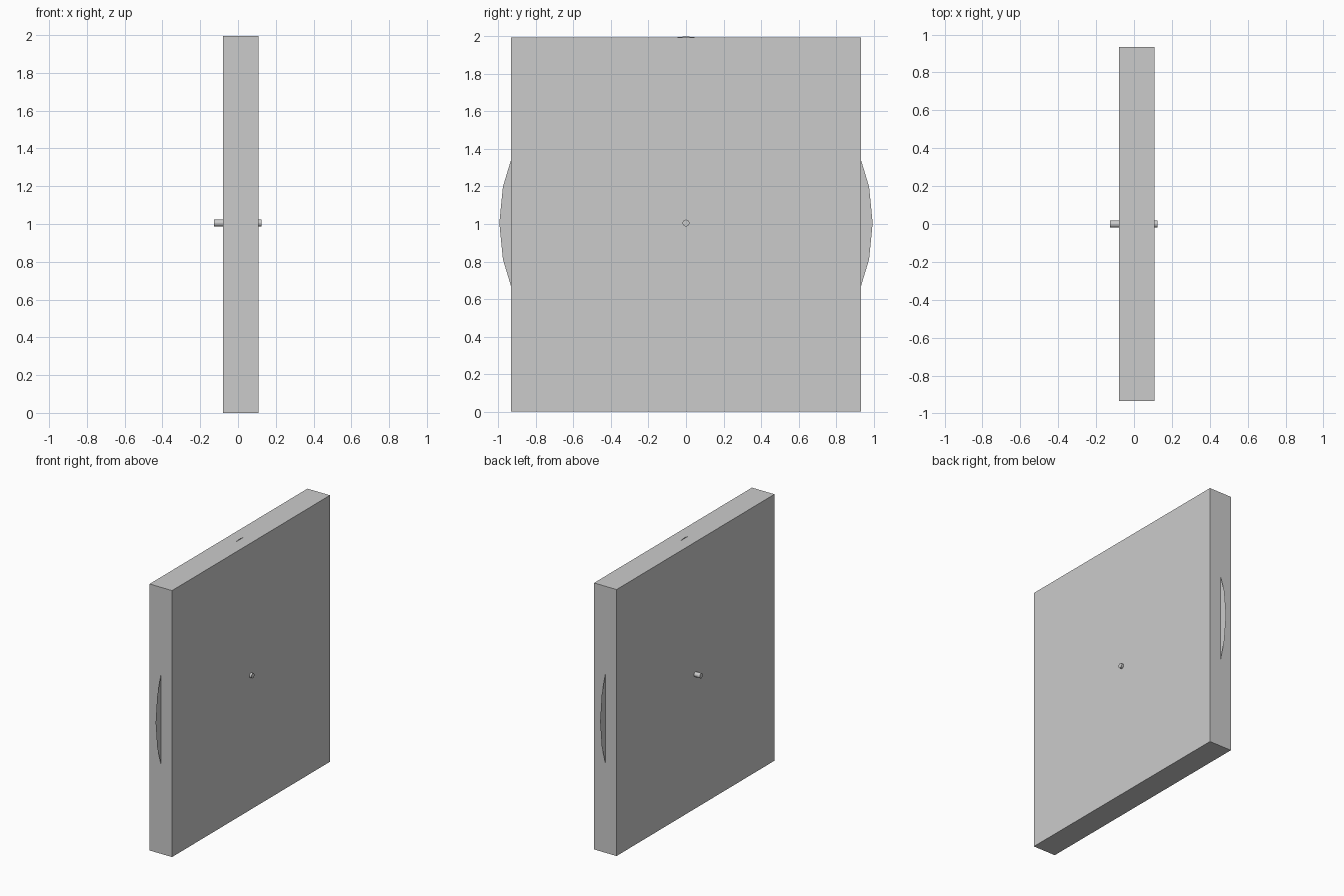
import bpy
import bmesh
from math import pi
from mathutils import Matrix

if "Cube" in bpy.data.objects:
    bpy.data.objects.remove(bpy.data.objects["Cube"])

CENTRE_Z = 1.005   # height of the shared axis
PLATE_X = 0.0145   # mid plane of slab and disc


def add_object(name, bm):
    bmesh.ops.recalc_face_normals(bm, faces=bm.faces)
    mesh = bpy.data.meshes.new(name)
    bm.to_mesh(mesh)
    bm.free()
    obj = bpy.data.objects.new(name, mesh)
    bpy.context.scene.collection.objects.link(obj)
    return obj


def axis_frame(x):
    # local z turned to face along world x
    return Matrix.Translation((x, 0, CENTRE_Z)) @ Matrix.Rotation(pi / 2, 4, 'Y')


# Rectangular slab
bm = bmesh.new()
bmesh.ops.create_cube(bm, size=1, matrix=Matrix.Translation((PLATE_X, 0, 0.9975))
                      @ Matrix.Diagonal((0.186, 1.868, 1.995, 1)))
add_object("slab", bm)

# Paper-thin disc that peeks out of the slab's edges
bm = bmesh.new()
bmesh.ops.create_circle(bm, cap_ends=True, segments=32, radius=0.995,
                        matrix=axis_frame(PLATE_X))
add_object("disc", bm)

# Axle pin through the centre
bm = bmesh.new()
bmesh.ops.create_cone(bm, cap_ends=True, segments=32, radius1=0.018, radius2=0.018,
                      depth=0.25, matrix=axis_frame(-0.0015))
add_object("axle_pin", bm)
